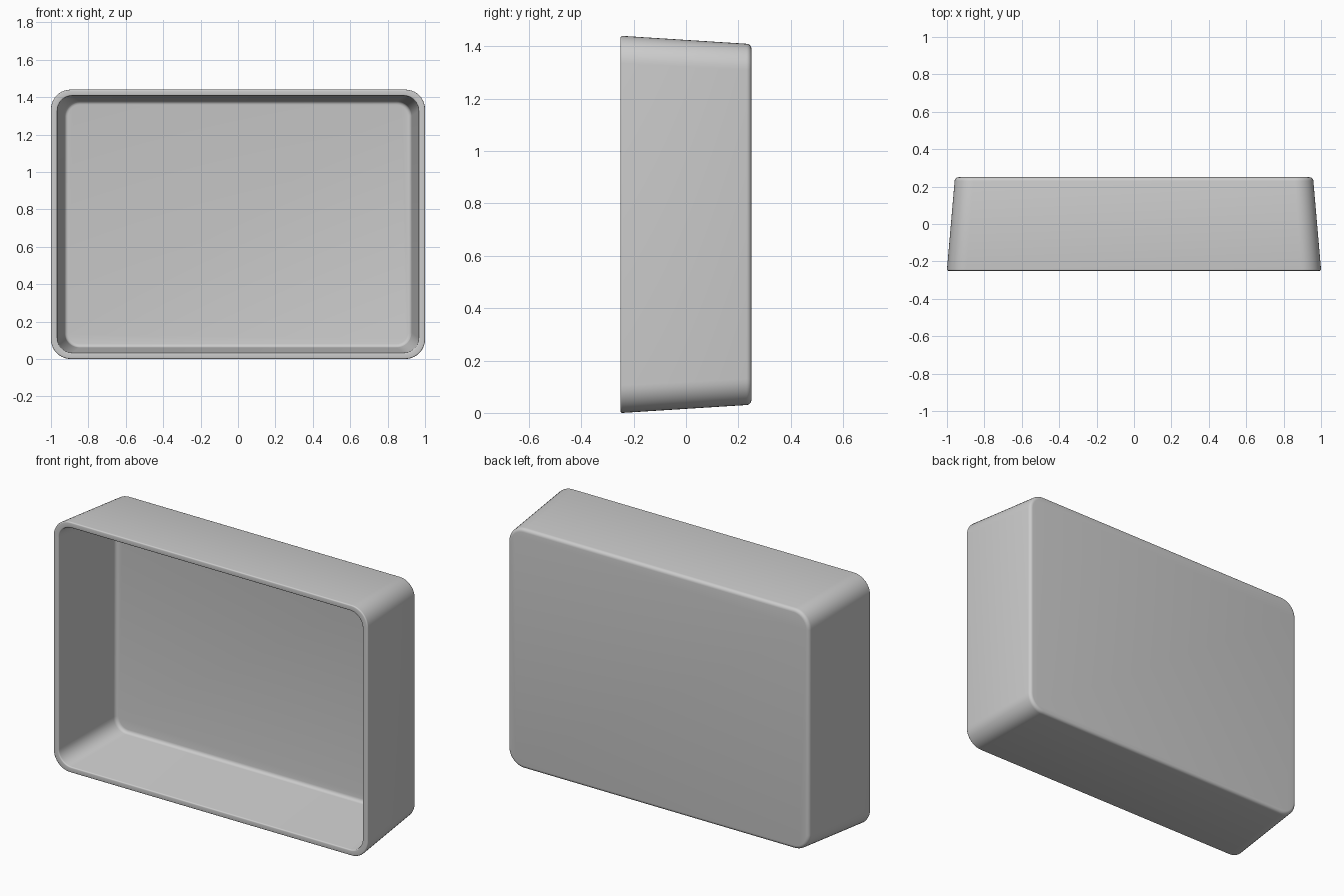
import bpy, bmesh, math

if "Cube" in bpy.data.objects:
    bpy.data.objects.remove(bpy.data.objects["Cube"])

CZ = 0.72      # centre height of the tray
SEG = 10       # segments per rounded corner


def rounded_loop(bm, y, hx, hz, r):
    """Ring of vertices around a rounded rectangle in the xz plane."""
    ring = []
    for k, (sx, sz) in enumerate(((1, 1), (-1, 1), (-1, -1), (1, -1))):
        for i in range(SEG + 1):
            a = math.pi / 2 * (k + i / SEG)
            ring.append(bm.verts.new((sx * (hx - r) + r * math.cos(a), y,
                                      CZ + sz * (hz - r) + r * math.sin(a))))
    return ring


# Wall section from inner floor, over the rim, to the outer back: y, half x, half z, radius
sections = []
for i in range(5):                      # inner floor fillet
    a = math.pi / 2 * i / 4
    inset = 0.02 * (1 - math.sin(a))
    sections.append((0.215 - 0.02 * (1 - math.cos(a)),
                     0.928 - inset, 0.659 - inset, 0.08 - inset))
for i in range(5):                      # rounded inner lip
    a = math.pi / 2 * i / 4
    grow = 0.007 * (1 - math.cos(a))
    sections.append((-0.243 - 0.007 * math.sin(a),
                     0.966 + grow, 0.687 + grow, 0.08 + grow))
for i in range(5):                      # rounded outer lip
    a = math.pi / 2 * i / 4
    inset = 0.007 * (1 - math.sin(a))
    sections.append((-0.243 - 0.007 * math.cos(a),
                     1.0 - inset, 0.72 - inset, 0.105 - inset))
for i in range(6):                      # outer back edge fillet
    a = math.pi / 2 * i / 5
    inset = 0.02 * (1 - math.cos(a))
    sections.append((0.23 + 0.02 * math.sin(a),
                     0.959 - inset, 0.69 - inset, 0.1 - inset))

# Tray body: loft the sections and cap both floors
bm = bmesh.new()
rings = [rounded_loop(bm, *s) for s in sections]
n = len(rings[0])
for a, b in zip(rings, rings[1:]):
    for i in range(n):
        j = (i + 1) % n
        bm.faces.new((a[i], a[j], b[j], b[i]))
bm.faces.new(rings[0])
bm.faces.new(rings[-1])
bmesh.ops.recalc_face_normals(bm, faces=bm.faces)

mesh = bpy.data.meshes.new("tray_body")
bm.to_mesh(mesh)
bm.free()
tray = bpy.data.objects.new("tray_body", mesh)
bpy.context.collection.objects.link(tray)
bpy.context.view_layer.objects.active = tray
tray.select_set(True)
bpy.ops.object.shade_smooth_by_angle(angle=math.radians(35))
